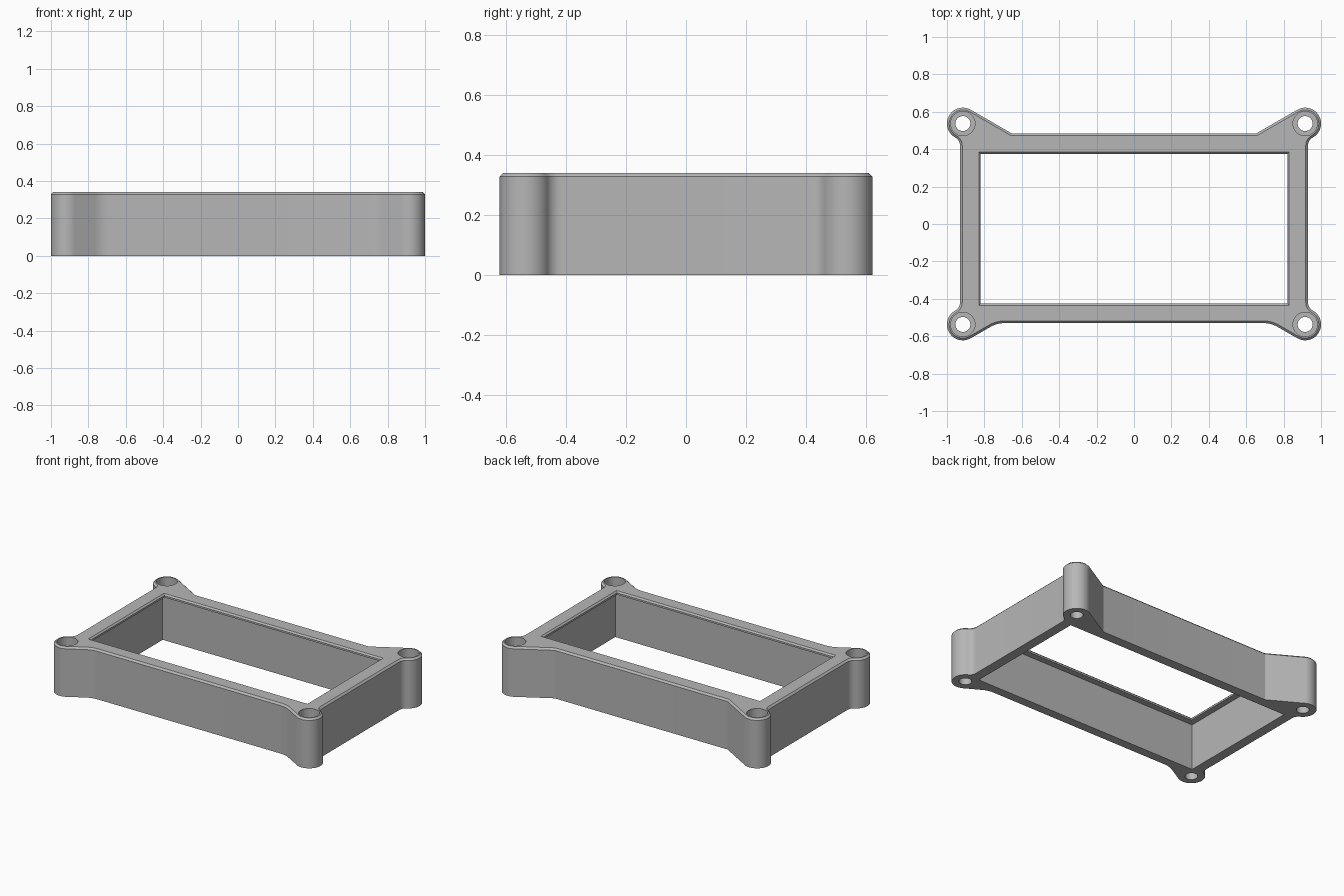
import bpy, bmesh
from math import radians, sin, cos, tan, atan2, degrees, hypot, sqrt

if "Cube" in bpy.data.objects:
    bpy.data.objects.remove(bpy.data.objects["Cube"], do_unlink=True)

HEIGHT, CHAMFER = 0.34, 0.012
BOSS_X, BOSS_Y, BOSS_R = 0.915, 0.537, 0.085
SIDE_X, BACK_Y, FRONT_Y = 0.93, 0.485, 0.53
FILLET_R = 0.05

grey = bpy.data.materials.new("matte grey")
grey.use_nodes = True
colour = (0.47, 0.47, 0.47, 1)
grey.diffuse_color = colour
grey.node_tree.nodes["Principled BSDF"].inputs["Base Color"].default_value = colour


def arc(cx, cy, r, start, end, steps):
    angles = [radians(start + (end - start) * i / steps) for i in range(steps + 1)]
    return [(cx + r * cos(a), cy + r * sin(a)) for a in angles]


def corner(wall_y, bend_r, inset):
    """Side fillet, round screw boss and sloped web of one corner."""
    fx = SIDE_X + FILLET_R
    dx = fx - BOSS_X
    dy = sqrt((FILLET_R + BOSS_R) ** 2 - dx ** 2)
    meet = degrees(atan2(dy, -dx))
    bend_x = (BOSS_X - BOSS_R * sin(radians(30))
              - (BOSS_Y + BOSS_R * cos(radians(30)) - wall_y) / tan(radians(30))
              - bend_r * tan(radians(15)))
    return (arc(fx, BOSS_Y - dy, FILLET_R + inset, 180, meet, 8)
            + arc(BOSS_X, BOSS_Y, BOSS_R - inset, meet - 180, 120, 28)
            + arc(bend_x, wall_y + bend_r, bend_r + inset, -60, -90, 5))


def outline(inset):
    back = corner(BACK_Y - inset + inset, 0.01, inset)
    front = corner(FRONT_Y, 0.15, inset)
    return (back + [(-x, y) for x, y in reversed(back)]
            + [(-x, -y) for x, y in front] + [(x, -y) for x, y in reversed(front)])


def loft(name, sections):
    """Closed solid through matching loops, given as (points, z)."""
    bm = bmesh.new()
    loops = [[bm.verts.new((x, y, z)) for x, y in pts] for pts, z in sections]
    for low, high in zip(loops, loops[1:]):
        for i in range(len(low)):
            j = (i + 1) % len(low)
            bm.faces.new((low[i], low[j], high[j], high[i]))
    bm.faces.new(list(reversed(loops[0])))
    bm.faces.new(loops[-1])
    bmesh.ops.recalc_face_normals(bm, faces=bm.faces)
    mesh = bpy.data.meshes.new(name)
    bm.to_mesh(mesh)
    bm.free()
    mesh.materials.append(grey)
    obj = bpy.data.objects.new(name, mesh)
    bpy.context.collection.objects.link(obj)
    return obj


def window(margin):
    x, low, high = 0.82 + margin, -0.425 - margin, 0.375 + margin
    return [(-x, low), (x, low), (x, high), (-x, high)]


def cut(target, cutter):
    mod = target.modifiers.new("cut", "BOOLEAN")
    mod.operation = "DIFFERENCE"
    mod.solver = "EXACT"
    mod.object = cutter
    cutter.hide_render = True
    bpy.context.view_layer.objects.active = target
    bpy.ops.object.modifier_apply(modifier=mod.name)
    bpy.data.objects.remove(cutter, do_unlink=True)


# Frame body with chamfered top rim
frame = loft("bezel_frame", [(outline(0), 0), (outline(0), HEIGHT - CHAMFER),
                             (outline(CHAMFER), HEIGHT)])

# Hollow interior, thin top lip and chamfered window
lip = HEIGHT - 0.022
cut(frame, loft("window_cutter", [
    (window(0.043), -0.1), (window(0.043), lip), (window(0), lip),
    (window(0), HEIGHT - 0.01), (window(0.03), HEIGHT + 0.02)]))

# Counterbored screw holes
for sx in (-1, 1):
    for sy in (-1, 1):
        hole = [(arc(sx * BOSS_X, sy * BOSS_Y, r, 0, 350, 35), z)
                for r, z in ((0.04, -0.1), (0.04, 0.1), (0.065, 0.1), (0.065, 0.5))]
        cut(frame, loft("hole_cutter", hole))

bpy.ops.object.select_all(action="DESELECT")
frame.select_set(True)
bpy.context.view_layer.objects.active = frame
bpy.ops.object.shade_smooth_by_angle(angle=radians(30))
